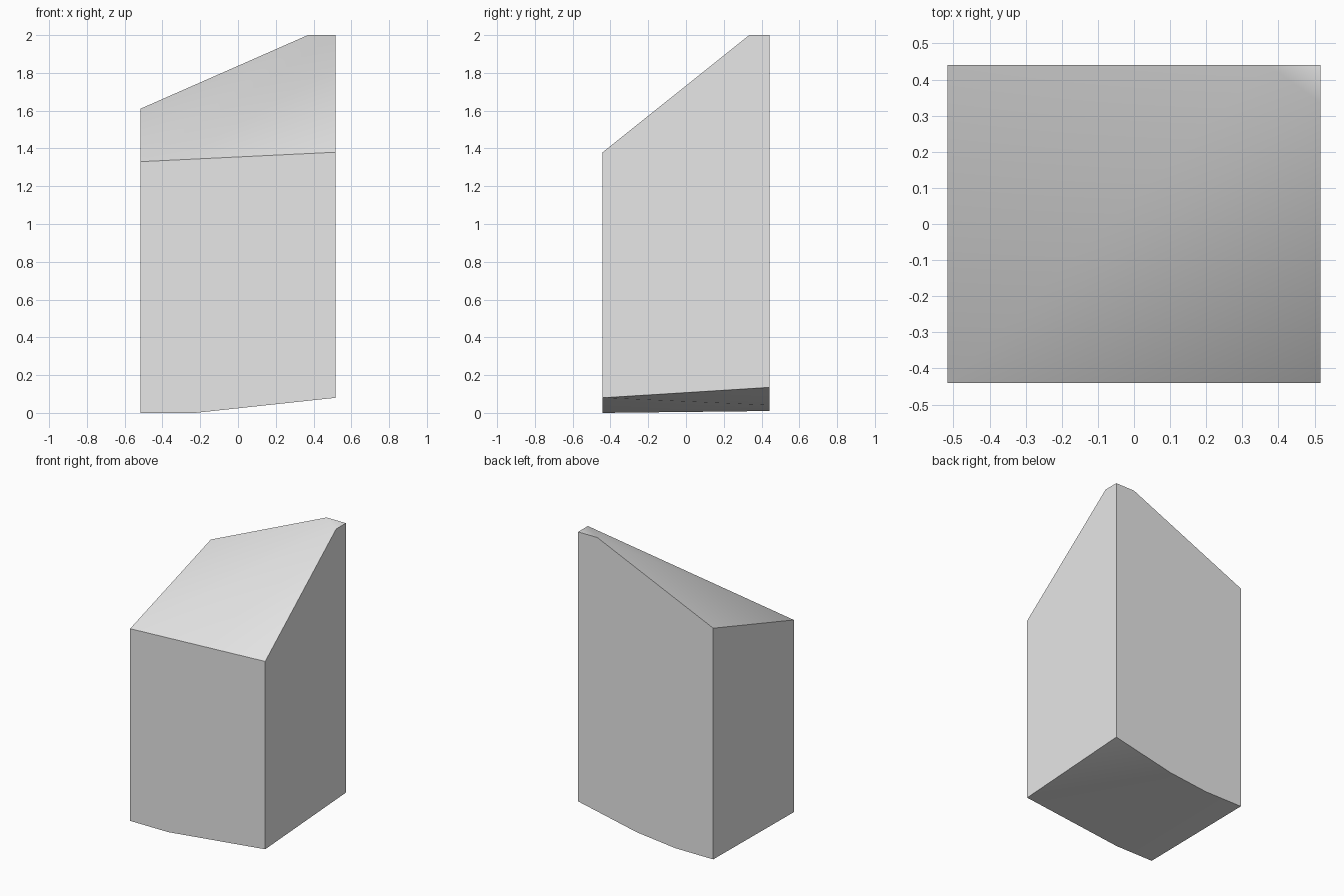
import bpy
import bmesh
from math import radians

cube = bpy.data.objects.get("Cube")
if cube:
    bpy.data.objects.remove(cube, do_unlink=True)

# One plain grey material
grey = bpy.data.materials.new("plain_grey")
grey.use_nodes = True
colour = (0.8, 0.8, 0.8, 1)
grey.diffuse_color = colour
grey.node_tree.nodes["Principled BSDF"].inputs["Base Color"].default_value = colour

# Plan of the block
right, left = 0.517, -0.517
back, front = 0.441, -0.441
peak = 2.0
bend, ridge = -0.227, 0.067

# Sloping cap with a clipped flat corner at the peak
cap = [
    (left, front, 1.33), (right, front, 1.38), (left, back, 1.61),
    (right, 0.335, peak), (0.37, back, peak), (right, back, peak),
]

# Shallow faceted underside rising to the right
underside = [
    (left, front, 0), (bend, front, 0), (right, front, 0.08),
    (left, back, 0.01), (bend, back, 0.01), (ridge, back, 0.041),
    (right, back, 0.135),
]

# Convex solid spanning both ends, with flat regions merged
bm = bmesh.new()
for point in cap + underside:
    bm.verts.new(point)
bmesh.ops.convex_hull(bm, input=bm.verts[:])
bmesh.ops.dissolve_limit(bm, angle_limit=radians(1),
                         verts=bm.verts[:], edges=bm.edges[:])
bmesh.ops.recalc_face_normals(bm, faces=bm.faces[:])

mesh = bpy.data.meshes.new("slanted_block")
bm.to_mesh(mesh)
bm.free()
mesh.materials.append(grey)
block = bpy.data.objects.new("slanted_block", mesh)
bpy.context.collection.objects.link(block)

# Soft shading over the cap and underside, crisp side edges
bpy.ops.object.select_all(action="DESELECT")
block.select_set(True)
bpy.context.view_layer.objects.active = block
bpy.ops.object.shade_smooth_by_angle(angle=radians(30))
